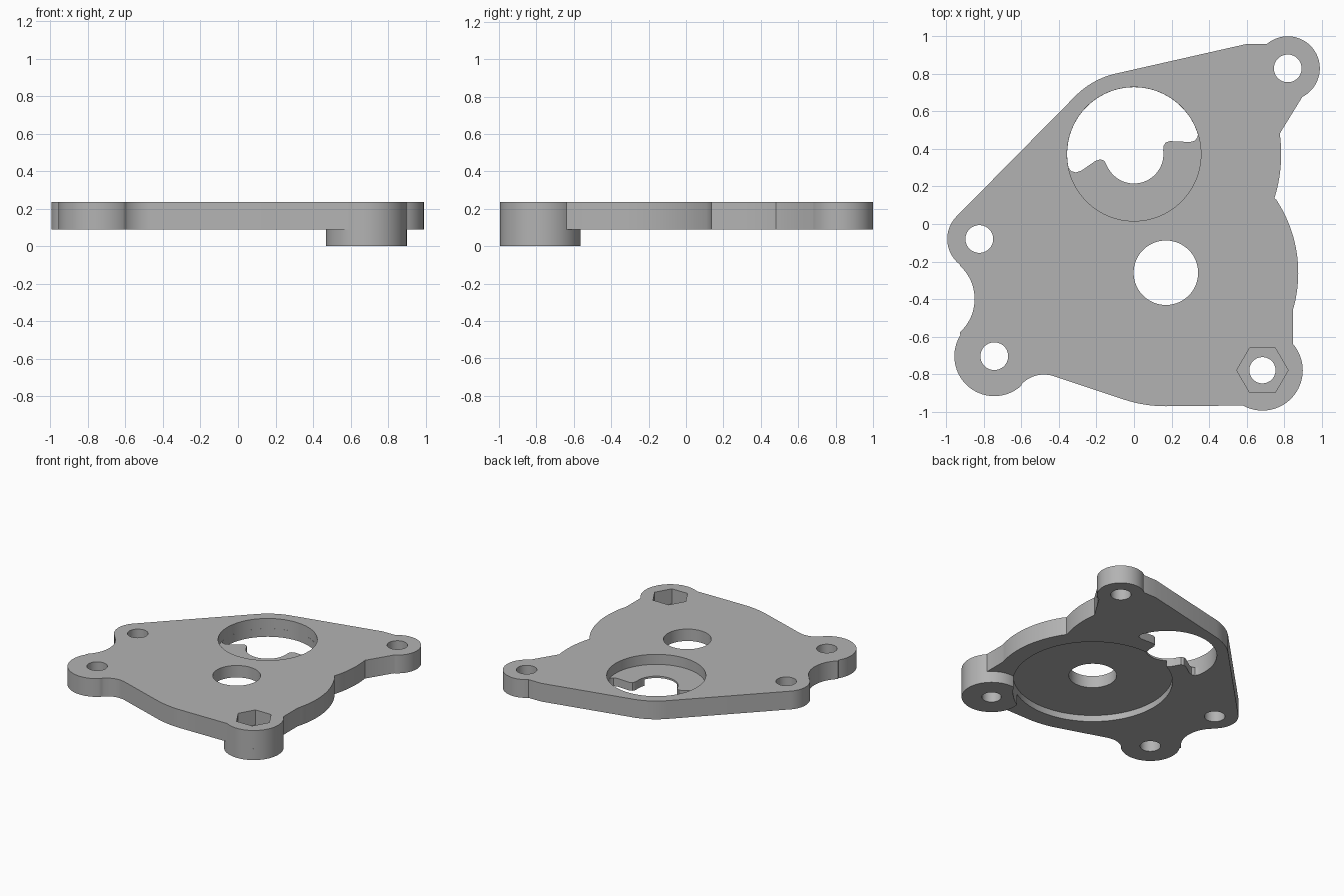
import bpy, bmesh
from math import radians, cos, sin

if "Cube" in bpy.data.objects:
    bpy.data.objects.remove(bpy.data.objects["Cube"], do_unlink=True)

TOP, UNDERSIDE = 0.235, 0.09
BORE = (0.17, -0.26)       # centre bore and underside recess
POCKET = (0.0, 0.373)      # large stepped opening
NUT = (0.685, -0.78)       # corner with hexagonal nut pocket
BOLTS = [(0.82, 0.83), (-0.825, -0.08), (-0.745, -0.705)]

metal = bpy.data.materials.new("grey metal")
metal.use_nodes = True
grey = (0.45, 0.45, 0.45, 1)
metal.diffuse_color = grey
metal.node_tree.nodes["Principled BSDF"].inputs["Base Color"].default_value = grey


def arc(centre, radius, start, end, step=4):
    """Points along an arc, angles in degrees."""
    n = max(2, round(abs(end - start) / step))
    angles = [radians(start + (end - start) * i / n) for i in range(n + 1)]
    return [(centre[0] + radius * cos(a), centre[1] + radius * sin(a)) for a in angles]


def circle(centre, radius, step=4):
    return arc(centre, radius, 0, 360, step)[:-1]


def prism(name, outline, low, high):
    """Extrude a flat outline between two heights."""
    bm = bmesh.new()
    base = bm.faces.new([bm.verts.new((x, y, low)) for x, y in outline])
    extruded = bmesh.ops.extrude_face_region(bm, geom=[base])["geom"]
    raised = [v for v in extruded if isinstance(v, bmesh.types.BMVert)]
    bmesh.ops.translate(bm, verts=raised, vec=(0, 0, high - low))
    bmesh.ops.recalc_face_normals(bm, faces=bm.faces)
    mesh = bpy.data.meshes.new(name)
    bm.to_mesh(mesh)
    bm.free()
    mesh.materials.append(metal)
    obj = bpy.data.objects.new(name, mesh)
    bpy.context.collection.objects.link(obj)
    return obj


def activate(obj):
    bpy.ops.object.select_all(action="DESELECT")
    obj.select_set(True)
    bpy.context.view_layer.objects.active = obj


def cut(obj, outline, low, high):
    """Subtract a prism from an object."""
    cutter = prism("cutter", outline, low, high)
    cutter.hide_render = True
    mod = obj.modifiers.new("cut", "BOOLEAN")
    mod.operation, mod.solver, mod.object = "DIFFERENCE", "EXACT", cutter
    activate(obj)
    bpy.ops.object.modifier_apply(modifier=mod.name)
    bpy.data.objects.remove(cutter, do_unlink=True)


# Plate outline, counter-clockwise from the nut corner
outline = (
    arc(NUT, 0.215, -119, 41)
    + arc(BORE, 0.706, -16.4, 33.5, 2)
    + arc(POCKET, 0.785, -17.5, 8, 2)
    + arc(BOLTS[0], 0.171, -63, 130)
    + [(0.6, 0.96)]
    + arc(POCKET, 0.44, 102, 134, 2)
    + arc(BOLTS[1], 0.171, 137, 234)
    + arc((-1.09, -0.4), 0.24, 48, -48)
    + arc(BOLTS[2], 0.213, 148, 312)
    + arc((-0.48, -0.968), 0.165, 136, 71)
    + arc(BORE, 0.712, 252, 270, 2)
)
plate = prism("plate", outline, UNDERSIDE, TOP)

# Large round pocket leaving a thin ledge
cut(plate, circle(POCKET, 0.357, 3), 0.155, 0.4)

# Opening through the pocket floor, with a notched ledge edge
ledge = (
    arc(POCKET, 0.3565, 17, 192, 3)
    + [(-0.335, 0.282), (-0.31, 0.275), (-0.28, 0.285), (-0.205, 0.337),
       (-0.18, 0.345), (-0.158, 0.337)]
    + arc(POCKET, 0.157, 203, 367)
    + [(0.157, 0.415), (0.168, 0.434), (0.19, 0.442), (0.3, 0.437),
       (0.325, 0.445), (0.338, 0.462)]
)
cut(plate, ledge, -0.1, 0.2)

# Centre bore and bolt holes
cut(plate, circle(BORE, 0.172), -0.1, 0.4)
for bolt in BOLTS:
    cut(plate, circle(bolt, 0.074, 8), -0.1, 0.4)

# Hexagonal nut pocket
cut(plate, circle(NUT, 0.137, 60), 0.115, 0.4)

# Foot under the nut corner
foot = prism("corner_foot", circle(NUT, 0.215), 0, UNDERSIDE)

# Bolt hole and round underside recess run through both parts
for part in (plate, foot):
    cut(part, circle(NUT, 0.07, 8), -0.1, 0.4)
    cut(part, circle(BORE, 0.574, 3), -0.1, 0.14)
    activate(part)
    bpy.ops.object.shade_smooth_by_angle(angle=radians(30))
